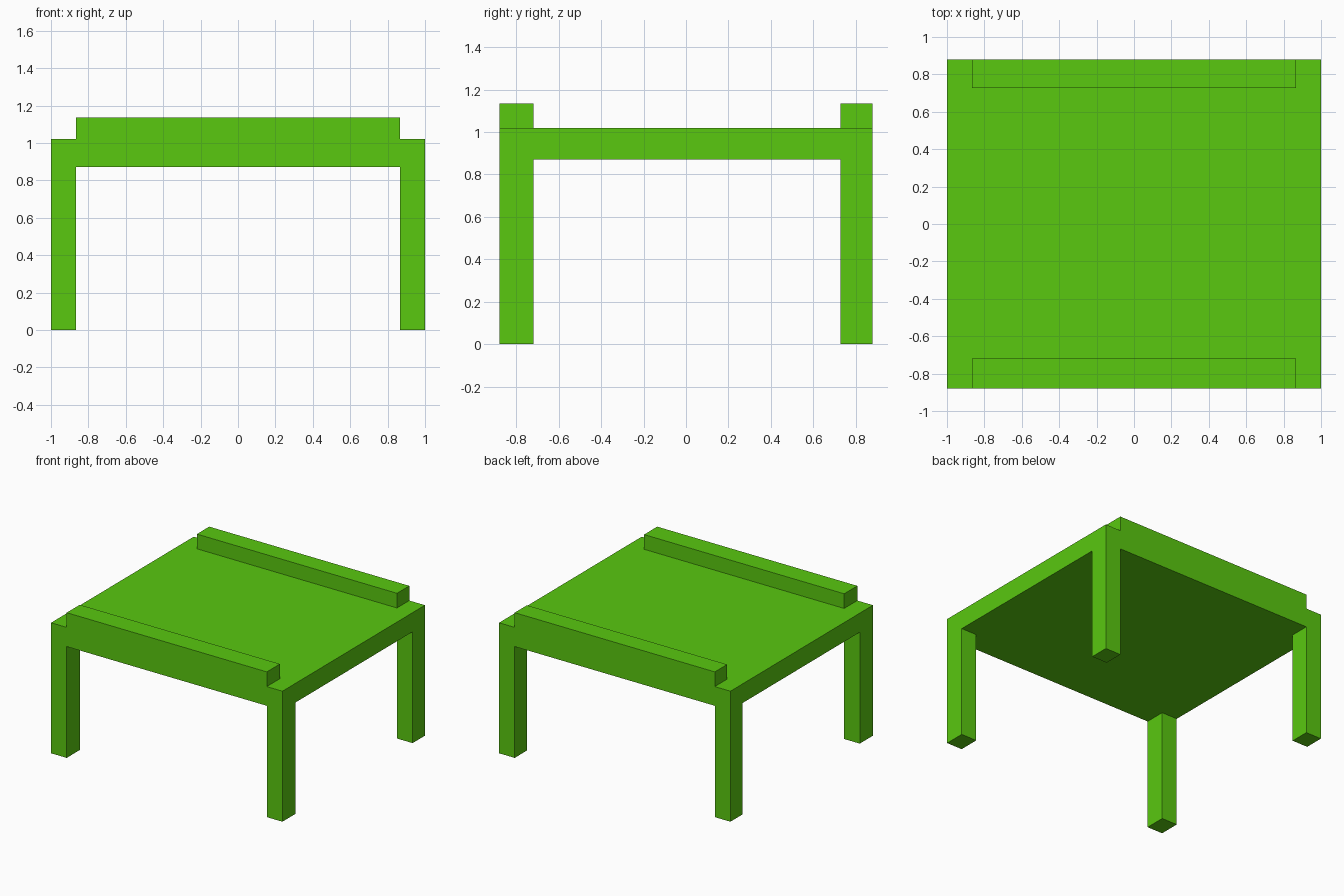
import bpy
import bmesh
from mathutils import Vector

if "Cube" in bpy.data.objects:
    bpy.data.objects.remove(bpy.data.objects["Cube"])

green = bpy.data.materials.new("green")
green.diffuse_color = (0.10, 0.58, 0.005, 1)
green.use_nodes = True
green.node_tree.nodes["Principled BSDF"].inputs["Base Color"].default_value = green.diffuse_color


def box(name, low, high):
    """Axis-aligned box between two opposite corners."""
    low, high = Vector(low), Vector(high)
    bm = bmesh.new()
    bmesh.ops.create_cube(bm, size=1)
    bmesh.ops.scale(bm, vec=high - low, verts=bm.verts)
    bmesh.ops.translate(bm, vec=(low + high) / 2, verts=bm.verts)
    mesh = bpy.data.meshes.new(name)
    bm.to_mesh(mesh)
    bm.free()
    mesh.materials.append(green)
    obj = bpy.data.objects.new(name, mesh)
    bpy.context.collection.objects.link(obj)
    return obj


HALF_X, HALF_Y = 1.0, 0.88
INNER_X = 0.865
SLAB_BOTTOM, SLAB_TOP, RAIL_TOP = 0.87, 1.02, 1.135

# Table top
box("table_top", (-HALF_X, -HALF_Y, SLAB_BOTTOM), (HALF_X, HALF_Y, SLAB_TOP))

# Front and back depth ranges shared by the legs and rails
rows = {"front": (-HALF_Y, -0.718), "back": (0.728, HALF_Y)}
columns = {"left": (-HALF_X, -INNER_X), "right": (INNER_X, HALF_X)}

for row, (y0, y1) in rows.items():
    # Raised rail between the corners
    box(f"{row}_rail", (-INNER_X, y0, SLAB_TOP), (INNER_X, y1, RAIL_TOP))
    # Corner legs
    for side, (x0, x1) in columns.items():
        box(f"{row}_{side}_leg", (x0, y0, 0), (x1, y1, SLAB_BOTTOM))
